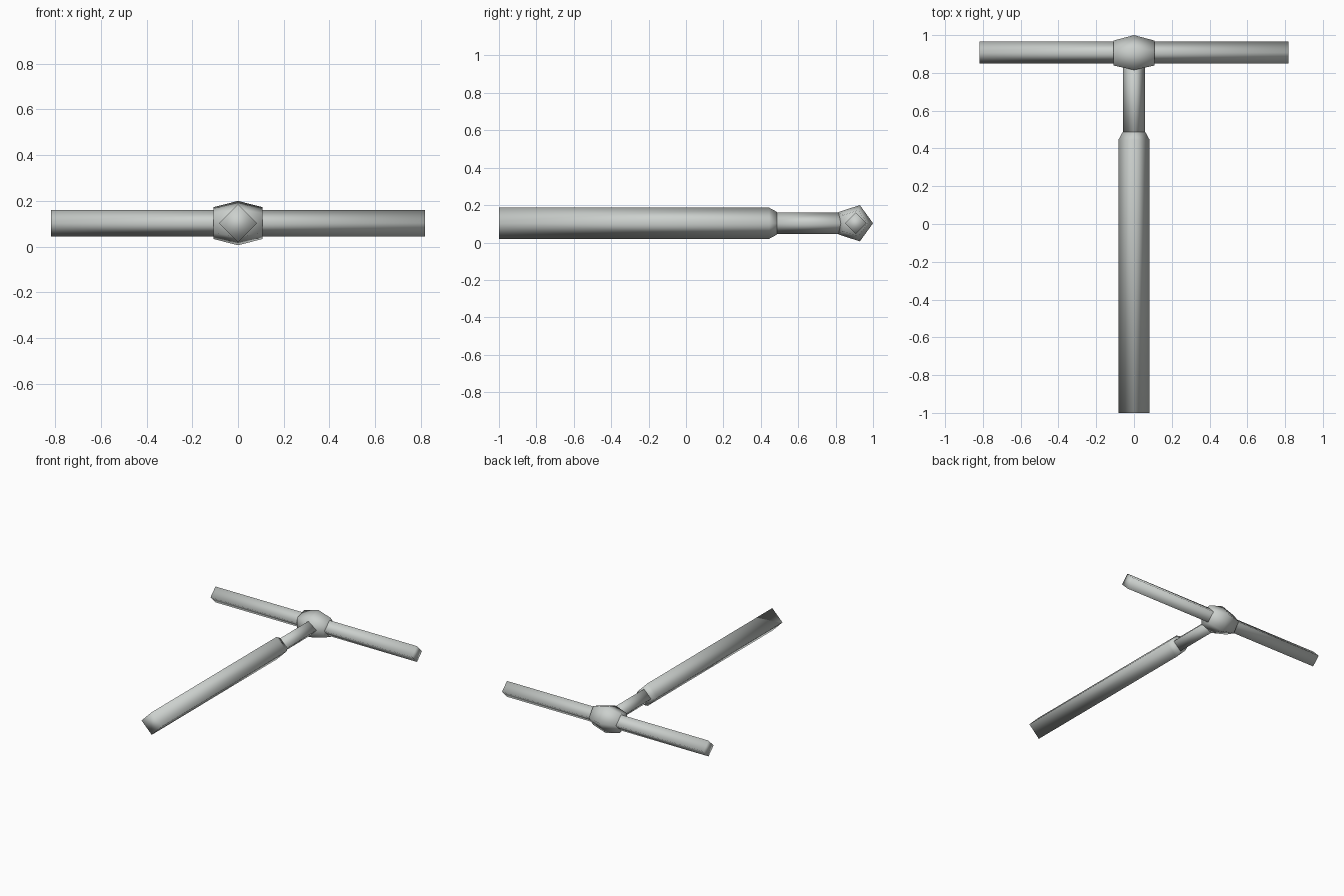
import bpy
import bmesh
from math import cos, sin, tau
from mathutils import Vector

cube = bpy.data.objects.get("Cube")
if cube:
    bpy.data.objects.remove(cube, do_unlink=True)

steel = bpy.data.materials.new("pale grey metal")
steel.use_nodes = True
colour = (0.60, 0.63, 0.61, 1)
steel.diffuse_color = colour
steel.node_tree.nodes["Principled BSDF"].inputs["Base Color"].default_value = colour


def spun_rod(name, axis, centre, sides, rings):
    """Capped, fully smooth rod along axis; rings are (position, radius)."""
    axis = Vector(axis)
    up = Vector((0, 0, 1))
    across = up.cross(axis) if axis.y else Vector((0, 1, 0))
    bm = bmesh.new()
    loops = []
    for pos, radius in rings:
        loops.append([bm.verts.new(Vector(centre) + axis * pos
                      + radius * (cos(tau * i / sides) * across
                                  + sin(tau * i / sides) * up))
                      for i in range(sides)])
    for a, b in zip(loops, loops[1:]):
        for i in range(sides):
            j = (i + 1) % sides
            bm.faces.new((a[i], a[j], b[j], b[i]))
    bm.faces.new(loops[0])
    bm.faces.new(loops[-1])
    bmesh.ops.recalc_face_normals(bm, faces=bm.faces[:])
    for face in bm.faces:
        face.smooth = True
    mesh = bpy.data.meshes.new(name)
    bm.to_mesh(mesh)
    bm.free()
    mesh.materials.append(steel)
    obj = bpy.data.objects.new(name, mesh)
    bpy.context.collection.objects.link(obj)
    return obj


MID = 0.103      # height of all the axes
X, Y = (1, 0, 0), (0, 1, 0)

# Thick square grip with a tapered shoulder
spun_rod("grip", Y, (0, 0, MID), 4,
         [(-1, 0.083), (0.445, 0.083), (0.487, 0.06)])

# Thin neck between grip and hub
spun_rod("neck", Y, (0, 0, MID), 4, [(0.44, 0.057), (0.9, 0.057)])

# Cross bar through the hub
spun_rod("cross_bar", X, (0, 0.907, MID), 4, [(-0.818, 0.058), (0.818, 0.058)])

# Five-sided hub bulging in the middle
spun_rod("hub", X, (0, 0.898, MID), 5,
         [(-0.108, 0.073), (0, 0.102), (0.108, 0.073)])
